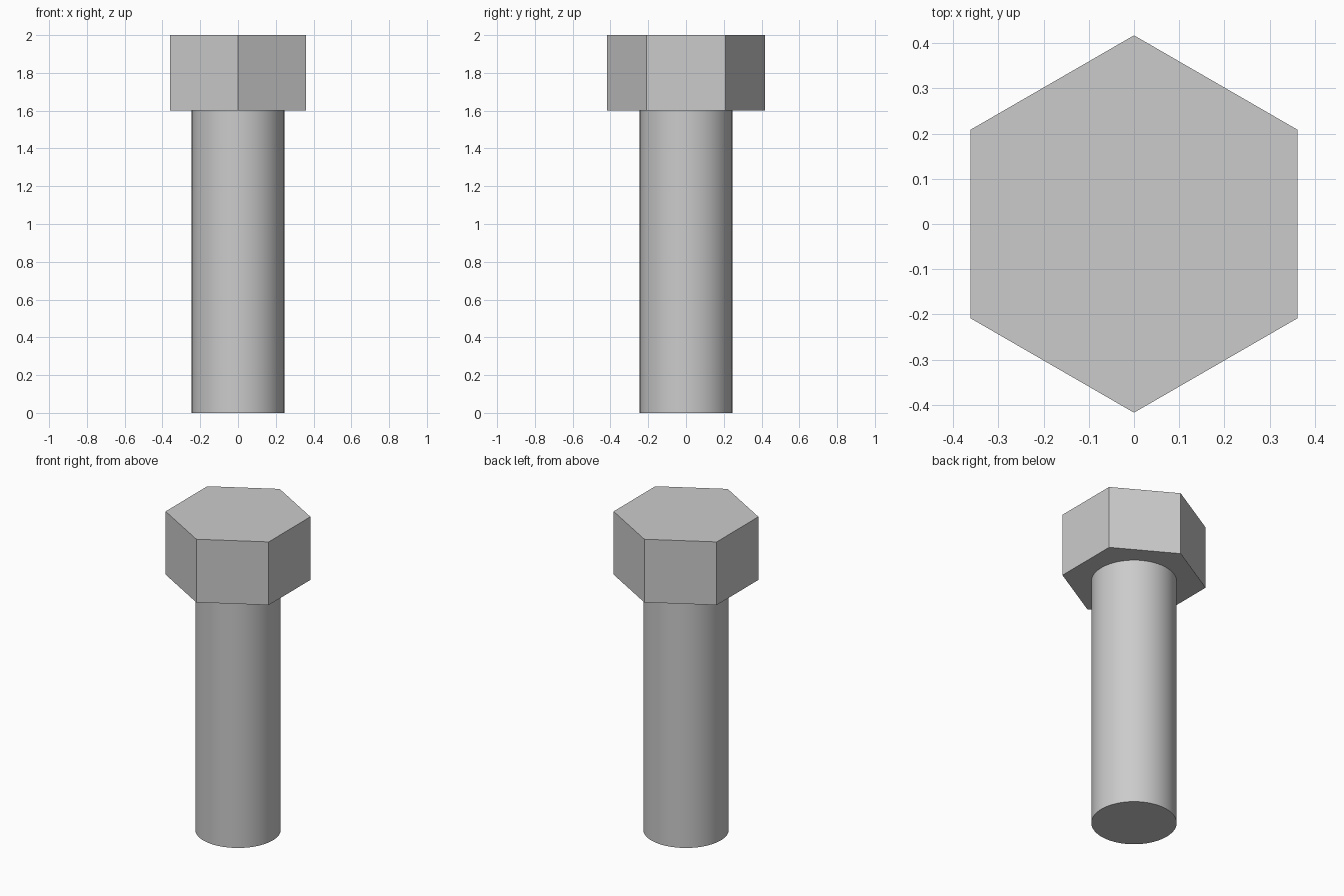
import bpy
import bmesh
from math import cos, sin, pi, radians

cube = bpy.data.objects.get("Cube")
if cube:
    bpy.data.objects.remove(cube, do_unlink=True)

steel = bpy.data.materials.new("grey_steel")
steel.use_nodes = True
colour = (0.6, 0.6, 0.6, 1)
steel.diffuse_color = colour
steel.node_tree.nodes["Principled BSDF"].inputs["Base Color"].default_value = colour


def prism(name, sides, radius, bottom, top):
    """Regular polygon with a corner on +y, extruded upward."""
    bm = bmesh.new()
    angles = [pi / 2 + 2 * pi * i / sides for i in range(sides)]
    ring = [bm.verts.new((radius * cos(a), radius * sin(a), bottom)) for a in angles]
    base = bm.faces.new(ring)
    solid = bmesh.ops.extrude_face_region(bm, geom=[base], use_keep_orig=True)
    raised = [g for g in solid["geom"] if isinstance(g, bmesh.types.BMVert)]
    bmesh.ops.translate(bm, verts=raised, vec=(0, 0, top - bottom))
    bmesh.ops.recalc_face_normals(bm, faces=bm.faces)
    mesh = bpy.data.meshes.new(name)
    bm.to_mesh(mesh)
    bm.free()
    mesh.materials.append(steel)
    obj = bpy.data.objects.new(name, mesh)
    bpy.context.collection.objects.link(obj)
    return obj


# Hexagonal head
prism("head", 6, 0.417, 1.6, 2.0)

# Smooth round shank, seated slightly into the head
shank = prism("shank", 64, 0.245, 0.0, 1.62)
bpy.ops.object.select_all(action="DESELECT")
shank.select_set(True)
bpy.context.view_layer.objects.active = shank
bpy.ops.object.shade_smooth_by_angle(angle=radians(30))
